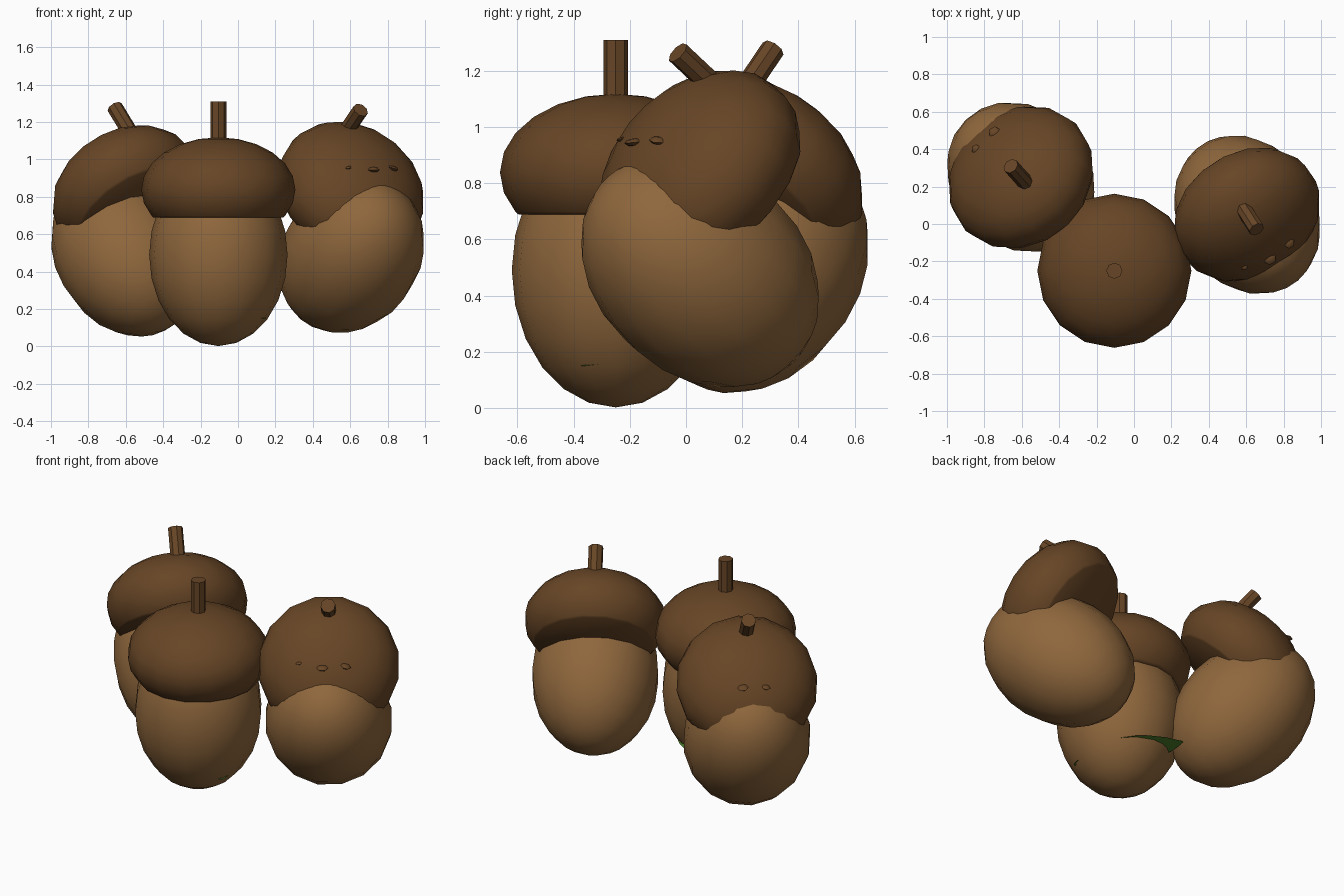
import bpy, bmesh, math
from mathutils import Vector, Matrix
from mathutils.bvhtree import BVHTree

if "Cube" in bpy.data.objects:
    bpy.data.objects.remove(bpy.data.objects["Cube"])


def material(name, color):
    m = bpy.data.materials.new(name)
    m.diffuse_color = (*color, 1)
    m.use_nodes = True
    m.node_tree.nodes["Principled BSDF"].inputs["Base Color"].default_value = m.diffuse_color
    return m


CAP = material("dark_brown", (0.135, 0.060, 0.019))
NUT = material("light_brown", (0.275, 0.136, 0.046))
LEAF = material("leaf_green", (0.075, 0.22, 0.025))


def finish(bm, name, mat, angle=50):
    mesh = bpy.data.meshes.new(name)
    bmesh.ops.recalc_face_normals(bm, faces=bm.faces)
    bm.to_mesh(mesh)
    bm.free()
    mesh.materials.append(mat)
    obj = bpy.data.objects.new(name, mesh)
    bpy.context.collection.objects.link(obj)
    bpy.ops.object.select_all(action='DESELECT')
    obj.select_set(True)
    bpy.context.view_layer.objects.active = obj
    bpy.ops.object.shade_smooth_by_angle(angle=math.radians(angle))
    return obj


def placed(center, axis):
    rot = Vector((0, 0, 1)).rotation_difference(Vector(axis).normalized())
    return Matrix.Translation(center) @ rot.to_matrix().to_4x4()


def ellipsoid(radius, height):
    bm = bmesh.new()
    bmesh.ops.create_uvsphere(bm, u_segments=16, v_segments=12, radius=1)
    bmesh.ops.scale(bm, vec=(radius, radius, height), verts=bm.verts)
    return bm


def acorn(side, x, y, axis, bumps=()):
    # Nut body
    bm = ellipsoid(0.37, 0.488)
    bm.transform(placed((x, y, 0.49), axis))
    finish(bm, side + "_nut", NUT)

    # Cap: squashed ball cut flat underneath
    bm = ellipsoid(0.412, 0.28)
    cut = bmesh.ops.bisect_plane(bm, geom=bm.verts[:] + bm.edges[:] + bm.faces[:],
                                 plane_co=(0, 0, -0.15), plane_no=(0, 0, -1),
                                 clear_outer=True)
    rim = [e for e in cut["geom_cut"] if isinstance(e, bmesh.types.BMEdge)]
    bmesh.ops.edgeloop_fill(bm, edges=rim)
    bm.transform(placed((x, y, 0.838), axis))
    tree = BVHTree.FromBMesh(bm)
    finish(bm, side + "_cap", CAP)

    # Stem
    bm = bmesh.new()
    bmesh.ops.create_cone(bm, cap_ends=True, segments=8, radius1=0.043,
                          radius2=0.043, depth=0.24)
    bm.transform(placed((x, y, 1.19), axis))
    finish(bm, side + "_stem", CAP, 40)

    # Small knobs on the cap surface
    for i, (bx, by, size) in enumerate(bumps):
        hit, normal, _, _ = tree.ray_cast(Vector((bx, by, 2)), Vector((0, 0, -1)))
        if hit is None:
            continue
        bm = bmesh.new()
        bmesh.ops.create_uvsphere(bm, u_segments=6, v_segments=4, radius=size)
        bmesh.ops.scale(bm, vec=(1, 1, 0.4), verts=bm.verts)
        bm.transform(placed(hit, normal))
        finish(bm, f"{side}_knob_{i + 1}", CAP)


acorn("middle", -0.105, -0.25, (0, 0, 1))
acorn("right", 0.605, 0.05, (0.42, -0.66, 0.62),
      [(0.59, -0.23, 0.018), (0.725, -0.185, 0.035), (0.83, -0.10, 0.032)])
acorn("left", -0.605, 0.25, (-0.45, 0.50, 0.74),
      [(-0.745, 0.49, 0.033), (-0.845, 0.40, 0.026)])

# Leaf lying low between the acorns, pointed at both ends and gently arched
start, end = Vector((0.14, -0.37, 0.15)), Vector((-0.25, 0.14, 0.22))
across = Vector((0.8, 0.6, 0)).normalized()
bm = bmesh.new()
rows = []
for i in range(9):
    t = i / 8
    mid = start.lerp(end, t) + Vector((0, 0, 0.03 * math.sin(math.pi * t)))
    w = 0.01 + 0.15 * math.sin(math.pi * t) ** 0.8
    rows.append([bm.verts.new(mid + across * w * s - Vector((0, 0, 0.1 * w * abs(s))))
                 for s in (-1, 0, 1)])
for a, b in zip(rows, rows[1:]):
    for j in range(2):
        bm.faces.new((a[j], a[j + 1], b[j + 1], b[j]))
bmesh.ops.solidify(bm, geom=bm.faces[:], thickness=0.012)
finish(bm, "leaf", LEAF, 40)
